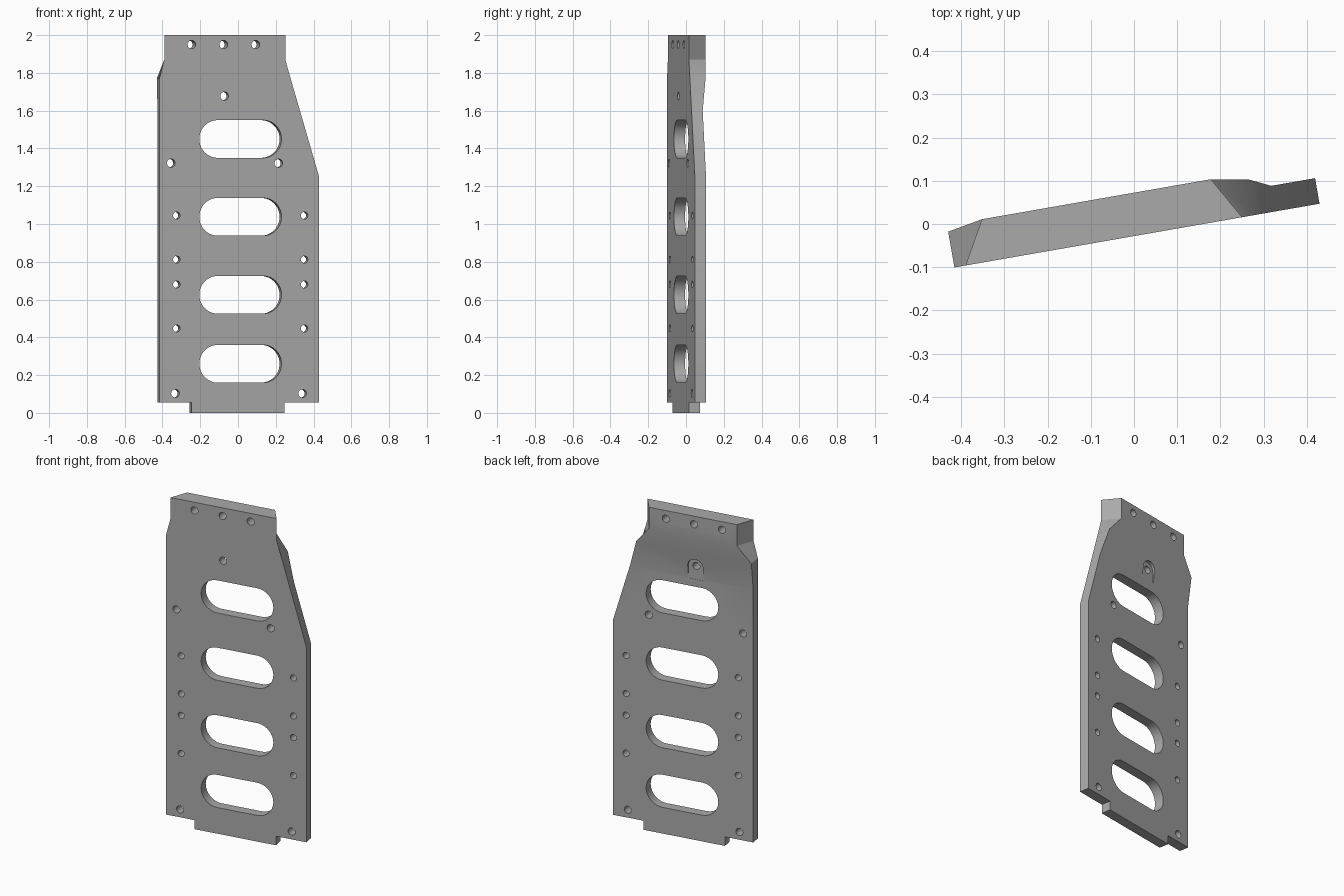
import bpy, bmesh, math
from mathutils import Matrix, Vector

cube = bpy.data.objects.get("Cube")
if cube:
    bpy.data.objects.remove(cube, do_unlink=True)

# The plate is modelled square to the axes (front face on y = 0), then turned
TURN = math.radians(9.9)
PLACE = Matrix.Translation((0, -0.028, 0)) @ Matrix.Rotation(TURN, 4, 'Z')

grey = bpy.data.materials.new("plain grey")
grey.use_nodes = True
grey.diffuse_color = (0.4, 0.4, 0.4, 1)
grey.node_tree.nodes["Principled BSDF"].inputs["Base Color"].default_value = (0.4, 0.4, 0.4, 1)


def make_object(name, bm):
    bmesh.ops.recalc_face_normals(bm, faces=bm.faces)
    mesh = bpy.data.meshes.new(name)
    bm.to_mesh(mesh)
    bm.free()
    mesh.materials.append(grey)
    obj = bpy.data.objects.new(name, mesh)
    obj.matrix_world = PLACE
    bpy.context.collection.objects.link(obj)
    return obj


def bridge(bm, a, b):
    for i in range(len(a)):
        j = (i + 1) % len(a)
        bm.faces.new((a[i], a[j], b[j], b[i]))


def prism(bm, outline, near=-0.1, far=0.3):
    """Closed prism through the plate from an outline of (across, up) points."""
    a = [bm.verts.new((x, near, z)) for x, z in outline]
    b = [bm.verts.new((x, far, z)) for x, z in outline]
    bridge(bm, a, b)
    bm.faces.new(a)
    bm.faces.new(b)


def arc(cx, cz, r, start, end, n):
    angles = [math.radians(start + (end - start) * i / n) for i in range(n + 1)]
    return [(cx + r * math.cos(t), cz + r * math.sin(t)) for t in angles]


def box(x0, x1, z0, z1):
    return [(x0, z0), (x1, z0), (x1, z1), (x0, z1)]


# Plate body lofted upwards: height, left, right, thickness, inset of the back edges
LEFT, RIGHT = -0.422, 0.436
sections = [
    (0.0, LEFT, RIGHT, 0.06, 0),
    (1.25, LEFT, RIGHT, 0.06, 0),
    (1.6, LEFT, 0.333, 0.06, 0),
    (1.77, LEFT, 0.283, 0.084, 0),
    (1.87, -0.396, 0.254, 0.099, 0.056),
    (2.0, -0.396, 0.254, 0.099, 0.056),
]
bm = bmesh.new()
rings = []
for z, l, r, t, inset in sections:
    corners = [(l, 0), (r, 0), (r - inset, t), (l + inset, t)]
    rings.append([bm.verts.new((x, y, z)) for x, y in corners])
for lower, upper in zip(rings, rings[1:]):
    bridge(bm, lower, upper)
bm.faces.new(rings[0])
bm.faces.new(rings[-1])
plate = make_object("plate", bm)

# Openings: long slots, bolt holes and the corners beside the bottom tab
bm = bmesh.new()
for z in (1.45, 1.038, 0.625, 0.26):
    prism(bm, arc(0.134, z, 0.1, -90, 90, 20) + arc(-0.108, z, 0.1, 90, 270, 20))

holes = [(x, 1.95, 0.022) for x in (-0.249, -0.077, 0.095)]
holes += [(-0.073, 1.677, 0.022), (-0.36, 1.322, 0.022), (0.218, 1.322, 0.022)]
holes += [(x, z, 0.019) for x in (-0.33, 0.357) for z in (1.045, 0.812, 0.68, 0.447)]
holes += [(-0.337, 0.103, 0.022), (0.346, 0.103, 0.022)]
for x, z, r in holes:
    prism(bm, arc(x, z, r, 0, 345, 23))

prism(bm, box(-0.6, -0.249, -0.1, 0.055))
prism(bm, box(0.249, 0.6, -0.1, 0.055))
openings = make_object("openings_cutter", bm)

# Arched pocket around the upper bolt hole, sunk in the sloping back
bm = bmesh.new()
prism(bm, arc(-0.073, 1.677, 0.047, 0, 180, 20) + [(-0.12, 1.595), (-0.026, 1.595)], near=0.059)
pocket = make_object("pocket_cutter", bm)

bpy.context.view_layer.update()
for cutter in (pocket, openings):
    cutter.hide_render = True
    mod = plate.modifiers.new(cutter.name, 'BOOLEAN')
    mod.operation = 'DIFFERENCE'
    mod.solver = 'EXACT'
    mod.object = cutter

bpy.ops.object.select_all(action='DESELECT')
plate.select_set(True)
bpy.context.view_layer.objects.active = plate
for mod in list(plate.modifiers):
    bpy.ops.object.modifier_apply(modifier=mod.name)
for cutter in (pocket, openings):
    bpy.data.objects.remove(cutter, do_unlink=True)
bpy.ops.object.shade_smooth_by_angle(angle=math.radians(20))
